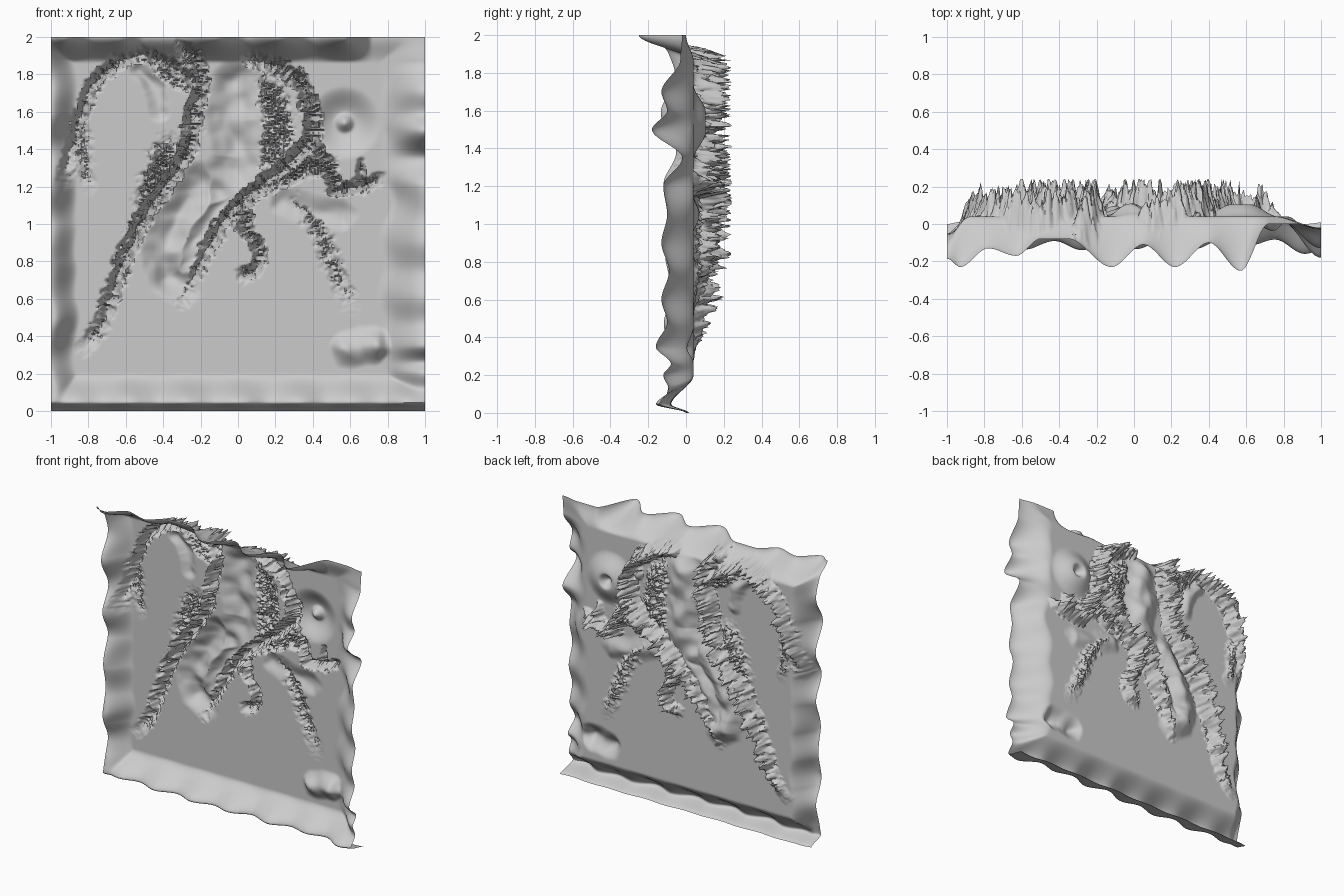
import bpy, bmesh, math, random
from mathutils import Vector, noise

if "Cube" in bpy.data.objects:
    bpy.data.objects.remove(bpy.data.objects["Cube"])

random.seed(4)
N = 256                      # grid cells per side
BASE = 0.04                  # y of the flat middle of the sheet


def ease(t):
    t = max(0.0, min(1.0, t))
    return t * t * (3 - 2 * t)


def curve(points, p):
    """Smooth interpolation through (position, value) pairs."""
    if p <= points[0][0]:
        return points[0][1]
    for (a, va), (b, vb) in zip(points, points[1:]):
        if p <= b:
            return va + (vb - va) * ease((p - a) / (b - a))
    return points[-1][1]


# Wavy rim: y of the sheet along the top and right edges
TOP = [(-1, -.18), (-.93, -.23), (-.78, -.13), (-.63, -.17), (-.5, -.08), (-.35, -.08), (-.12, -.23),
       (.05, -.11), (.22, -.23), (.4, -.1), (.57, -.25), (.72, 0), (1, .0)]
RIGHT = [(0, .02), (.05, -.12), (.12, -.09), (.2, -.12), (.26, -.08), (.35, -.16), (.48, -.1), (.6, -.13),
         (.75, -.09), (.9, -.13), (1.05, -.1), (1.2, -.12), (1.35, -.02), (1.5, -.18), (1.6, -.1),
         (1.7, -.13), (1.87, -.03), (2, -.02)]


def rim(x, z):
    top = (BASE - curve(TOP, x)) * ease((z - 1.86) / .14)
    start = .77 + .08 * noise.noise((z * 4, 5, 0))
    right = (BASE - curve(RIGHT, z)) * ease((x - start) / (1 - start))
    left_depth = .13 + .05 * noise.noise((z * 4, 0, 7)) + .03 * math.sin(z * 17)
    left = left_depth * ease((-.86 - x + .04 * noise.noise((z * 5, 1, 0))) / .14) * (.3 + .7 * ease(z / .05))
    low_depth = .15 + .06 * noise.noise((x * 4, 0, 2)) + .03 * math.sin(x * 21 + 1)
    low = low_depth * ease((.2 - z) / .16) * (.2 + .8 * ease(z / .045))
    return sum(d ** 5 for d in (top, right, left, low) if d > 0) ** .2


height = [[0.0] * (N + 1) for _ in range(N + 1)]


def stroke(points, width, tall, rough=.2, speckle=0.0, soft=False, fade=(1, 1)):
    """Raise a ridge along a path; fade scales the height at start and end."""
    layer = {}
    n = len(points) - 1
    teeth = [random.uniform(.6, 1.25) for _ in range(n * 14 + 1)]
    for k in range(n):
        a, b = Vector(points[k]), Vector(points[k + 1])
        d = b - a
        m = width * 1.6
        i0, i1 = [int((v + 1) / 2 * N) for v in (min(a.x, b.x) - m, max(a.x, b.x) + m)]
        j0, j1 = [int(v / 2 * N) for v in (min(a.y, b.y) - m, max(a.y, b.y) + m)]
        for i in range(max(0, i0), min(N, i1 + 1) + 1):
            for j in range(max(0, j0), min(N, j1 + 1) + 1):
                p = Vector((i * 2 / N - 1, j * 2 / N))
                p.x += .02 * noise.noise((i * .1, j * .1, 9))
                t = max(0, min(1, (p - a).dot(d) / d.length_squared))
                dist = (p - a - d * t).length
                s = (k + t) / n
                f = min(1, fade[0] + 5 * s) * min(1, fade[1] + 3 * (1 - s))
                if dist < m and f * (1 - dist / m) > layer.get((i, j), (0,))[0]:
                    layer[i, j] = (f * (1 - dist / m), dist, f, s)
    for (i, j), (_, dist, f, s) in layer.items():
        if soft:
            h = tall * f * ease(1 - dist / (width * 1.6))
            h *= 1 + rough * noise.noise((i * .06, j * .06, 3))
        else:
            wob = width * (1 + .6 * noise.noise((i * .25, j * .25, 0)) + random.uniform(-.12, .12))
            h = tall * f * max(0, 1 - dist / wob) * teeth[int(s * n * 14)]
            h *= 1 - rough * random.random()
            if random.random() < speckle:
                h *= .3
        if tall < 0:
            height[i][j] = min(height[i][j], h)
        else:
            height[i][j] = max(height[i][j], min(h, .2))


# Soft rounded folds
stroke([(0, 1.75), (-.04, 1.55), (.02, 1.35), (-.08, 1.2)], .1, .06, .6, soft=True)
stroke([(-.2, 1.22), (-.33, 1.05), (-.4, .85), (-.37, .72), (-.3, .68)], .08, .06, .6, soft=True)
stroke([(-.05, 1.15), (-.2, .95), (-.3, .75)], .05, .04, .5, soft=True)
stroke([(-.52, 1.82), (-.44, 1.72), (-.42, 1.6)], .04, .03, .5, soft=True)
stroke([(.25, 1.12), (.4, 1.07), (.55, 1.05)], .06, .03, .8, soft=True)
# Hollow pushed toward the front at the lower right
stroke([(.6, .33), (.66, .35), (.72, .35)], .07, -.06, .6, soft=True)

# Round crater at the upper right
for i in range(N + 1):
    for j in range(N + 1):
        r = math.hypot(i * 2 / N - 1 - .57, j * 2 / N - 1.54)
        if r < .2:
            bump = .065 * ease((.2 - r) / .15) - .05 * ease(1 - r / .06)
            height[i][j] = max(height[i][j], bump)

# Jagged main ridges
stroke([(-.29, 1.94), (-.22, 1.88), (-.2, 1.75), (-.24, 1.6), (-.25, 1.45), (-.32, 1.3), (-.48, 1.08),
        (-.6, .85), (-.68, .6), (-.74, .45), (-.82, .34)], .05, .19, fade=(.6, .1))
stroke([(-.22, 1.75), (-.36, 1.85), (-.5, 1.91), (-.65, 1.87), (-.78, 1.75), (-.85, 1.55), (-.9, 1.38),
        (-.93, 1.22)], .042, .16, fade=(.8, .1))
stroke([(.07, 1.88), (.22, 1.84), (.34, 1.75), (.4, 1.6), (.4, 1.45), (.25, 1.3), (.05, 1.15),
        (-.1, 1), (-.2, .8), (-.3, .6)], .05, .19, fade=(.4, .25))
stroke([(.4, 1.45), (.48, 1.3), (.52, 1.18), (.65, 1.2), (.75, 1.24)], .04, .18, fade=(1, .4))
stroke([(.65, 1.2), (.66, 1.33)], .025, .12, fade=(1, .4))
stroke([(.03, 1.12), (.05, .97), (.11, .86), (.1, .76), (.03, .73)], .045, .14, fade=(1, .4))

# Speckled low ridges
stroke([(-.84, 1.5), (-.8, 1.2)], .05, .05, .4, .2, fade=(.7, .1))
stroke([(-.37, 1.42), (-.43, 1.25), (-.5, 1.12)], .08, .09, .4, .25, fade=(.4, .4))
stroke([(.13, 1.75), (.21, 1.6), (.22, 1.45), (.13, 1.32)], .09, .08, .4, .25, fade=(.4, .4))
stroke([(.2, 1.22), (.35, 1.3), (.48, 1.32)], .06, .13, .4, .15)
stroke([(.3, 1.12), (.42, 1), (.5, .8), (.6, .58)], .06, .05, .4, .15, fade=(.7, .2))
stroke([(-.42, 1.82), (-.3, 1.76), (-.2, 1.7)], .05, .06, .4, .15)

# Relief sheet: one grid standing upright, pushed along y
bm = bmesh.new()
bmesh.ops.create_grid(bm, x_segments=N, y_segments=N, size=1)
for v in bm.verts:
    x, z = v.co.x, v.co.y + 1
    i, j = round((x + 1) / 2 * N), round(z / 2 * N)
    v.co = (x, BASE - rim(x, z) + height[i][j], z)
mesh = bpy.data.meshes.new("relief_sheet")
bm.to_mesh(mesh)
bm.free()
sheet = bpy.data.objects.new("relief_sheet", mesh)
bpy.context.collection.objects.link(sheet)
bpy.context.view_layer.objects.active = sheet
sheet.select_set(True)
bpy.ops.object.shade_smooth_by_angle(angle=math.radians(60))
